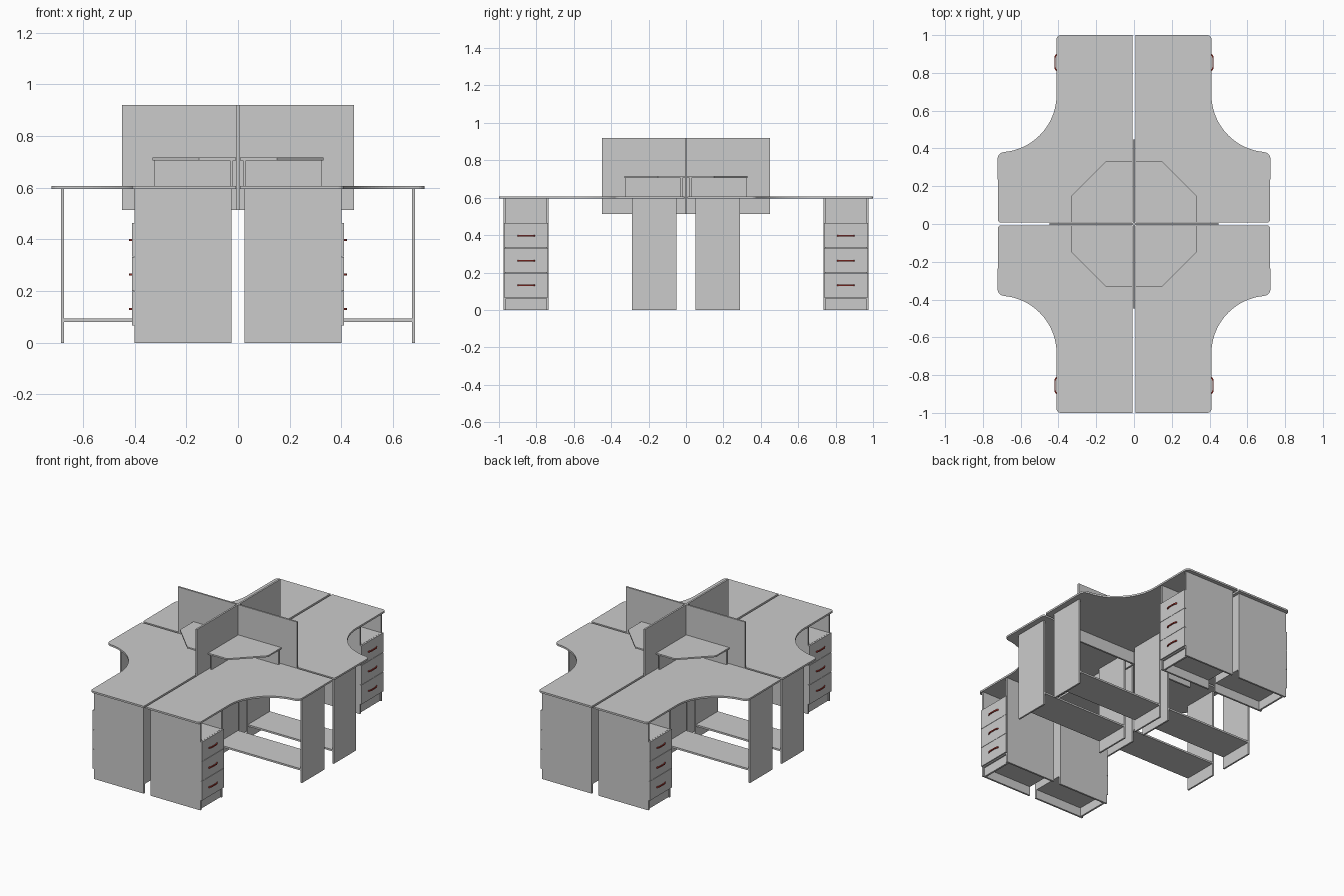
import bpy, bmesh
from math import cos, sin, pi

if "Cube" in bpy.data.objects:
    bpy.data.objects.remove(bpy.data.objects["Cube"])

red = bpy.data.materials.new("handle_red")
red.diffuse_color = (0.4, 0.04, 0.03, 1)
red.use_nodes = True
red.node_tree.nodes["Principled BSDF"].inputs["Base Color"].default_value = red.diffuse_color


def prism(name, outline, z0, z1, mirror=(True, True), mat=None):
    """Extrude an xy outline from z0 to z1, mirrored into the other quadrants."""
    bm = bmesh.new()
    face = bm.faces.new([bm.verts.new((x, y, z0)) for x, y in outline])
    ext = bmesh.ops.extrude_face_region(bm, geom=[face])
    bmesh.ops.translate(bm, vec=(0, 0, z1 - z0),
                        verts=[v for v in ext["geom"] if isinstance(v, bmesh.types.BMVert)])
    bmesh.ops.recalc_face_normals(bm, faces=bm.faces)
    me = bpy.data.meshes.new(name)
    bm.to_mesh(me)
    bm.free()
    ob = bpy.data.objects.new(name, me)
    bpy.context.collection.objects.link(ob)
    if any(mirror):
        m = ob.modifiers.new("mirror", "MIRROR")
        m.use_axis = (mirror[0], mirror[1], False)
        m.use_mirror_merge = False
    if mat:
        me.materials.append(mat)
    return ob


def board(name, x0, x1, y0, y1, z0, z1, **kw):
    return prism(name, [(x0, y0), (x1, y0), (x1, y1), (x0, y1)], z0, z1, **kw)


def arc(cx, cy, r, a0, a1, n):
    angles = [(a0 + (a1 - a0) * i / n) * pi / 180 for i in range(n + 1)]
    return [(cx + r * cos(a), cy + r * sin(a)) for a in angles]


# L-shaped desktop with a concave working edge
top = [(0.007, 0.007), (0.705, 0.007)]
top += arc(0.705, 0.022, 0.015, -60, 0, 4)
top += arc(0.688, 0.346, 0.034, 0, 84, 6)
top += arc(0.715, 0.685, 0.305, 264, 180, 24)
top += arc(0.387, 0.977, 0.023, 0, 90, 6)
top += [(0.007, 1.0)]
prism("desktop", top, 0.595, 0.607)

# Leg frame: outer and inner panel joined by a low shelf
board("outer_leg", 0.673, 0.684, 0.05, 0.29, 0, 0.595)
board("inner_leg", 0.027, 0.038, 0.05, 0.29, 0, 0.595)
board("foot_shelf", 0.038, 0.673, 0.052, 0.288, 0.081, 0.093)

# Drawer pedestal carcass
board("pedestal_end_panel", 0.025, 0.4, 0.963, 0.975, 0, 0.595)
board("pedestal_inner_panel", 0.025, 0.4, 0.735, 0.747, 0, 0.595)
board("pedestal_back", 0.027, 0.038, 0.747, 0.963, 0.06, 0.595)
board("pedestal_bottom", 0.038, 0.4, 0.747, 0.963, 0.06, 0.072)
board("pedestal_niche_floor", 0.038, 0.4, 0.747, 0.963, 0.453, 0.465)
board("pedestal_plinth", 0.378, 0.39, 0.747, 0.963, 0, 0.06)

# Three drawer fronts with bowed handles
for i in range(3):
    z = 0.067 + i * 0.133
    board(f"drawer_front_{i + 1}", 0.4, 0.41, 0.737, 0.973, z, z + 0.131)
    bow = [(0.41, 0.808), (0.418, 0.815), (0.422, 0.83), (0.422, 0.88), (0.418, 0.895),
           (0.41, 0.902), (0.41, 0.894), (0.416, 0.878), (0.416, 0.832), (0.41, 0.816)]
    prism(f"drawer_handle_{i + 1}", bow, z + 0.06, z + 0.068, mat=red)

# Raised corner shelf on two uprights
prism("corner_shelf", [(0.007, 0.007), (0.33, 0.007), (0.33, 0.15), (0.15, 0.33), (0.007, 0.33)],
      0.706, 0.716)
board("shelf_upright_long", 0.02, 0.325, 0.02, 0.03, 0.607, 0.706)
board("shelf_upright_short", 0.02, 0.03, 0.03, 0.325, 0.607, 0.706)

# Crossing privacy screens
board("screen_across", -0.448, 0.448, -0.006, 0.006, 0.514, 0.92, mirror=(False, False))
board("screen_along", -0.006, 0.006, 0.006, 0.448, 0.514, 0.92, mirror=(False, True))
